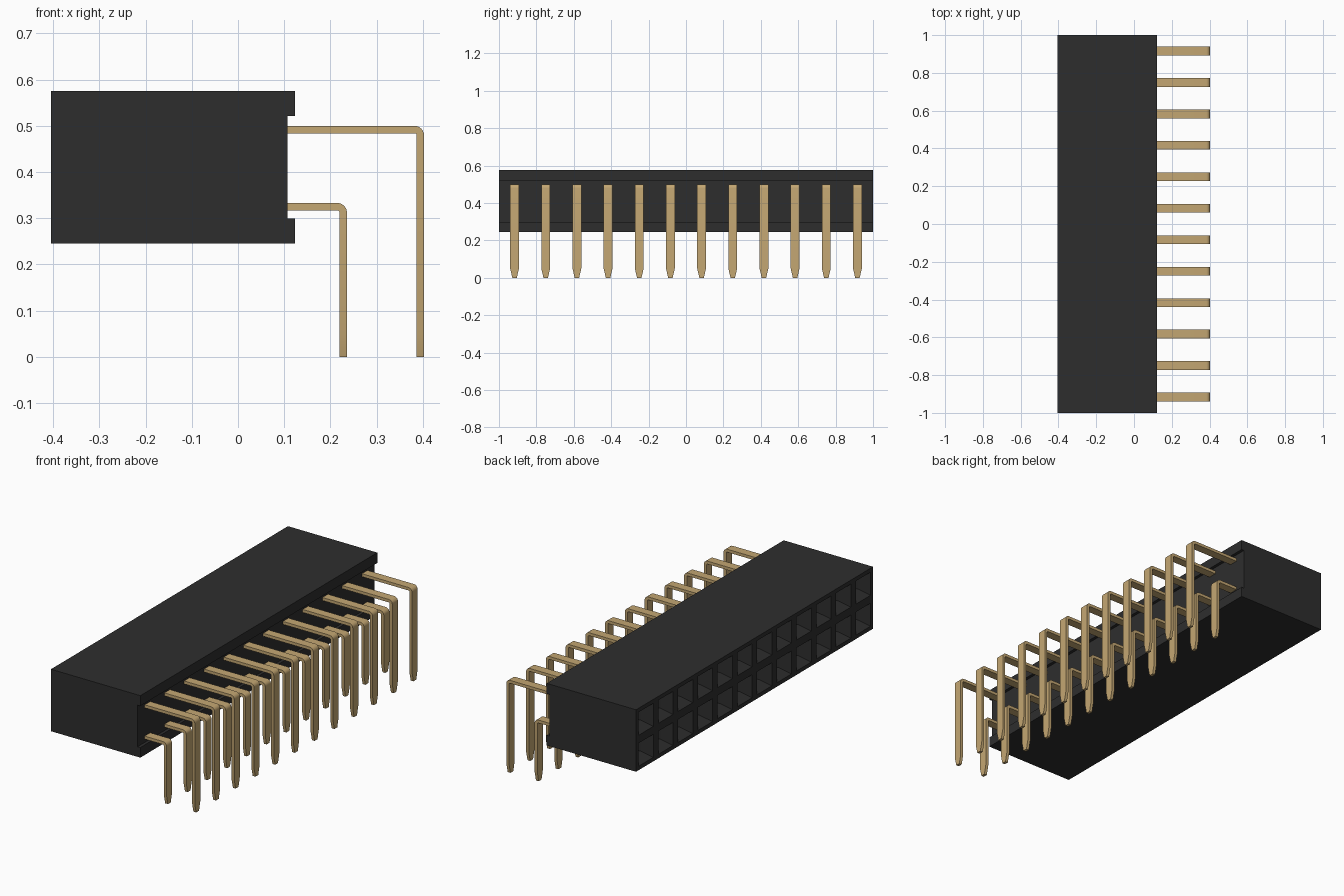
import bpy, bmesh, math
from mathutils import Vector

if "Cube" in bpy.data.objects:
    bpy.data.objects.remove(bpy.data.objects["Cube"], do_unlink=True)

COUNT = 12
PITCH = 2 / COUNT


def material(name, rgb):
    m = bpy.data.materials.new(name)
    m.use_nodes = True
    m.diffuse_color = (*rgb, 1)
    m.node_tree.nodes["Principled BSDF"].inputs["Base Color"].default_value = (*rgb, 1)
    return m


def mesh_from(bm, name, mat):
    bmesh.ops.recalc_face_normals(bm, faces=bm.faces)
    me = bpy.data.meshes.new(name)
    bm.to_mesh(me)
    bm.free()
    me.materials.append(mat)
    return me


def add_object(name, me, y=0):
    ob = bpy.data.objects.new(name, me)
    ob.location.y = y
    bpy.context.collection.objects.link(ob)
    return ob


def skin(bm, rings):
    """Join successive closed rings of points and cap both ends."""
    rows = [[bm.verts.new(p) for p in ring] for ring in rings]
    n = len(rows[0])
    for a, b in zip(rows, rows[1:]):
        for i in range(n):
            j = (i + 1) % n
            bm.faces.new((a[i], a[j], b[j], b[i]))
    bm.faces.new(rows[0])
    bm.faces.new(rows[-1])


black = material("black plastic", (0.027, 0.027, 0.027))
gold = material("gold metal", (0.55, 0.385, 0.17))

# Housing: channelled profile run along y, one segment per contact
LEFT, RIGHT, SLOT = -0.405, 0.123, 0.107
BOTTOM, TOP = 0.245, 0.576
profile = [(LEFT, BOTTOM), (RIGHT, BOTTOM), (RIGHT, 0.299), (SLOT, 0.299),
           (SLOT, 0.521), (RIGHT, 0.521), (RIGHT, TOP), (LEFT, TOP),
           (LEFT, (BOTTOM + TOP) / 2)]
bm = bmesh.new()
skin(bm, [[(x, -1 + k * PITCH, z) for x, z in profile] for k in range(COUNT + 1)])
bmesh.ops.recalc_face_normals(bm, faces=bm.faces)

# Sockets: square mouths, tapered lead-ins, then straight shafts
cells = [f for f in bm.faces if f.normal.x < -0.9 and f.calc_center_median().x < LEFT + 0.01]
bmesh.ops.inset_individual(bm, faces=cells, thickness=0.03)


def sink(faces, depth, scale):
    out = bmesh.ops.extrude_discrete_faces(bm, faces=faces)["faces"]
    for f in out:
        c = f.calc_center_median()
        for v in f.verts:
            v.co = c + (v.co - c) * scale + Vector((depth, 0, 0))
    return out


cells = sink(cells, 0.05, 0.5)
sink(cells, 0.3, 1)
add_object("housing", mesh_from(bm, "housing", black))


# Bent flat pins with narrowed tips
def pin_mesh(name, x, z):
    half_t, half_w, radius, steps = 0.008, 0.0235, 0.013, 6
    path = [(SLOT - 0.01, z, 0, half_w)]
    for k in range(steps + 1):
        a = math.pi / 2 * k / steps
        path.append((x - radius + radius * math.sin(a),
                     z - radius + radius * math.cos(a), a, half_w))
    path += [(x, 0.05, math.pi / 2, half_w), (x, 0, math.pi / 2, 0.012)]
    rings = []
    for px, pz, a, w in path:
        nx, nz = math.sin(a) * half_t, math.cos(a) * half_t
        rings.append([(px + s * nx, y, pz + s * nz)
                      for s, y in ((1, -w), (1, w), (-1, w), (-1, -w))])
    b = bmesh.new()
    skin(b, rings)
    return mesh_from(b, name, gold)


bpy.ops.object.select_all(action="DESELECT")
for row, x, z in (("upper", 0.395, 0.492), ("lower", 0.228, 0.325)):
    me = pin_mesh(row + "_pin", x, z)
    for k in range(COUNT):
        ob = add_object(f"{row}_pin_{k + 1}", me, -1 + (k + 0.5) * PITCH)
    ob.select_set(True)
    bpy.context.view_layer.objects.active = ob
bpy.ops.object.shade_smooth_by_angle(angle=math.radians(30))
